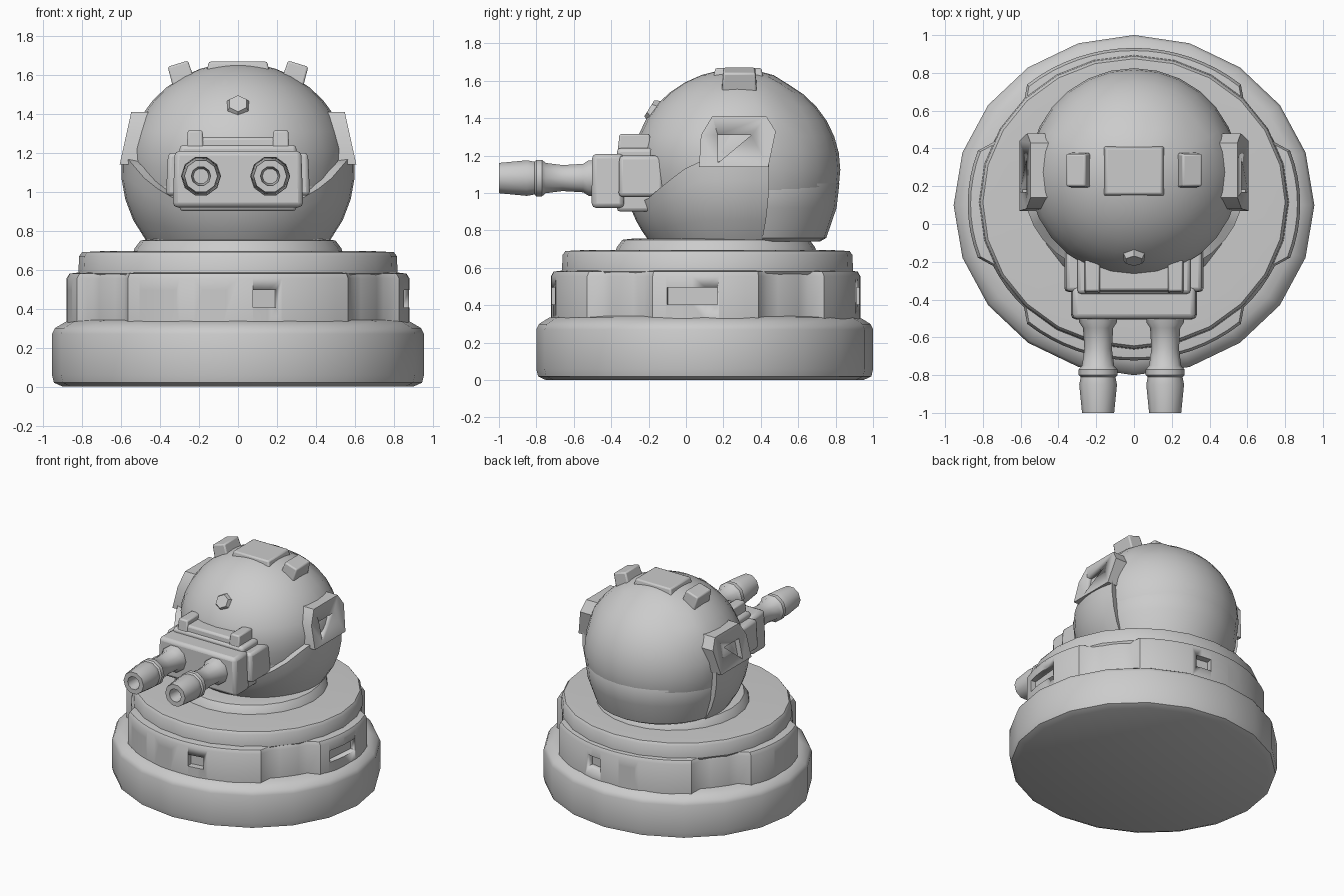
import bpy, bmesh
from math import sin, cos, radians, sqrt, pi
from mathutils import Matrix, Vector

old = bpy.data.objects.get("Cube")
if old:
    bpy.data.objects.remove(old, do_unlink=True)

GREY = (0.6, 0.6, 0.6, 1)
metal = bpy.data.materials.new("plain grey")
metal.use_nodes = True
metal.diffuse_color = GREY
metal.node_tree.nodes["Principled BSDF"].inputs["Base Color"].default_value = GREY


def finish(bm, name, smooth=35, bevel=0):
    bmesh.ops.recalc_face_normals(bm, faces=bm.faces)
    me = bpy.data.meshes.new(name)
    bm.to_mesh(me)
    bm.free()
    ob = bpy.data.objects.new(name, me)
    bpy.context.collection.objects.link(ob)
    me.materials.append(metal)
    if bevel:
        mod = ob.modifiers.new("bevel", "BEVEL")
        mod.width = bevel
        mod.segments = 2
    if smooth:
        bpy.ops.object.select_all(action="DESELECT")
        ob.select_set(True)
        bpy.context.view_layer.objects.active = ob
        bpy.ops.object.shade_smooth_by_angle(angle=radians(smooth))
    return ob


def skin(bm, rings, closed=True):
    """Join rings of points into a capped solid."""
    vs = [[bm.verts.new(p) for p in r] for r in rings]
    n = len(vs[0])
    pairs = list(zip(vs, vs[1:]))
    for a, b in pairs:
        for i in range(n):
            j = (i + 1) % n
            bm.faces.new((a[i], a[j], b[j], b[i]))
    if closed:
        bm.faces.new(vs[0])
        bm.faces.new(vs[-1])


def lathe(name, profile, cy, squash=1, n=20, step=None, smooth=35):
    """Upright turned solid; step(angle) scales the radius."""
    bm = bmesh.new()
    angles = [2 * pi * i / n for i in range(n)]
    grow = step or (lambda a: 1)
    skin(bm, [[(r * grow(a) * cos(a), cy + r * grow(a) * squash * sin(a), z)
               for a in angles] for r, z in profile])
    return finish(bm, name, smooth)


def box(name, lo, hi, taper=1, bevel=0.015, turn=None):
    bm = bmesh.new()
    lo, hi = Vector(lo), Vector(hi)
    bmesh.ops.create_cube(bm, size=1)
    for v in bm.verts:
        if v.co.z > 0:
            v.co.x *= taper
            v.co.y *= taper
        v.co = Vector(a * b for a, b in zip(v.co, hi - lo))
    if turn:
        bm.transform(turn)
    bm.transform(Matrix.Translation((lo + hi) / 2))
    return finish(bm, name, 30, bevel)


def cut(target, cutter):
    mod = target.modifiers.new("cut", "BOOLEAN")
    mod.operation = "DIFFERENCE"
    mod.solver = "EXACT"
    mod.object = cutter
    cutter.hide_render = True
    cutter.hide_set(True)


# Stepped base
lathe("base_drum", [(.90, 0), (.945, .02), (.955, .06), (.955, .27), (.94, .30),
                    (.88, .335), (.80, .345)], .10, .943)


def panel(a):
    """Raised armour at the four sides, recessed at the corners."""
    d = abs((a * 180 / pi + 90) % 180 - 90)
    return .935 if 23 < d < 50 else 1


ring = lathe("armour_ring", [(.88, .32), (.88, .555), (.865, .58), (.78, .59)],
             .105, .94, 72, panel)
lathe("upper_ring", [(.80, .55), (.82, .58), (.815, .67), (.80, .69), (.70, .695)],
      .115, .95, 24)
lathe("neck_collar", [(.54, .68), (.53, .71), (.50, .75), (.44, .757)], .16, 1, 24)

# Window recesses around the armour ring: angle, width
for ang, w in ((242, .21), (262, .12), (279, .12), (-5, .27), (185, .27),
               (81, .12), (99, .12)):
    a = radians(ang)
    spot = Vector((.88 * cos(a), .105 + .827 * sin(a), .45))
    normal = Vector((cos(a), sin(a) / .94, 0))
    turn = Matrix.Rotation(normal.to_2d().angle_signed(Vector((1, 0))), 4, "Z")
    half = Vector((.05, w / 2, .045))
    cut(ring, box("window_cutter", spot - half, spot + half, 1, 0, turn))

# Domed head with a slightly raised front shell
bm = bmesh.new()
bmesh.ops.create_uvsphere(bm, u_segments=28, v_segments=18, radius=1)
for v in bm.verts:
    shell = 1.025 if v.co.y < .40 and v.co.z > .1 else 1
    v.co = Vector((v.co.x * .555, v.co.y * .55, v.co.z * .525)) * shell
bm.transform(Matrix.Translation((0, .275, 1.125)))
finish(bm, "head_dome", 50)
lathe("head_skirt", [(.44, .74), (.475, .76), (.53, .92), (.545, 1.05), (.5, 1.15)],
      .275, 1, 28)

# Jaw guard wrapping the lower front of the head
bm = bmesh.new()
sections = []
for i in range(25):
    a = radians(163 + i * 214 / 24)
    top = min(1.17, max(.95, .97 + (.27 + .6 * sin(a) + .22) * .75))
    loop = []
    for t in (0, .25, .5, .75, 1):
        z = .75 + t * (top - .75)
        r = .6 * sqrt(1 - ((1.12 - z) / .60) ** 2)
        loop.append((r * cos(a), .27 + r * sin(a), z))
    loop += [(.48 * cos(a), .27 + .48 * sin(a), top), (.4 * cos(a), .27 + .4 * sin(a), .75)]
    sections.append(loop)
skin(bm, sections)
finish(bm, "jaw_guard")


# Ear plates with a triangular recess
def side_prism(name, outline, side, inner, outer):
    bm = bmesh.new()
    skin(bm, [[(side * (x - .22 * (z - 1.15)), y, z) for y, z in outline]
              for x in (inner, outer)])
    return finish(bm, name, 30)


EAR = [(.08, 1.31), (.14, 1.41), (.43, 1.41), (.48, 1.33), (.44, 1.14), (.07, 1.14)]
NOTCH = [(.17, 1.31), (.35, 1.31), (.17, 1.16)]
for side, word in ((1, "left"), (-1, "right")):
    ear = side_prism(word + "_ear_plate", EAR, side, .40, .605)
    cut(ear, side_prism(word + "_ear_cutter", NOTCH, side, .565, .70))
    # Small raised block on the crown
    box(word + "_crown_block", (side * .29 - .06, .19, 1.53),
        (side * .29 + .06, .38, 1.66), .9, .01, Matrix.Rotation(side * .3, 4, "Y"))

box("crown_plate", (-.17, .14, 1.58), (.17, .42, 1.668), .88, .01)

# Forehead stud
bm = bmesh.new()
bmesh.ops.create_cone(bm, cap_ends=True, segments=6, radius1=.075, radius2=.05, depth=.05)
bm.transform(Matrix.Translation((0, -.175, 1.44)) @ Matrix.Rotation(radians(58), 4, "X"))
finish(bm, "forehead_stud", 30)

# Gun housing
box("gun_mount", (-.37, -.36, .98), (.37, -.12, 1.20), .97, .02)
box("gun_mount_core", (-.30, -.37, .90), (.30, -.1, 1.24), 1, .02)
box("gun_mount_top", (-.26, -.36, 1.2), (.26, -.12, 1.28), .95)
for x in (-.22, .22):
    box("gun_mount_tab", (x - .045, -.37, 1.18), (x + .045, -.18, 1.315), .85, .01)
box("gun_box", (-.335, -.505, .92), (.335, -.33, 1.21), .97, .025)

# Twin barrels with hollow muzzles: radius, distance forward
BARREL = [(.10, .42), (.10, .52), (.08, .55), (.073, .66), (.085, .75), (.103, .77),
          (.103, .80), (.092, .81), (.10, .85), (.085, 1.0), (.05, 1.0), (.04, .90)]
for x, word in ((-.19, "right"), (.165, "left")):
    bm = bmesh.new()
    skin(bm, [[(x + r * cos(k * pi / 5), -d, 1.08 + r * sin(k * pi / 5))
               for k in range(10)] for r, d in BARREL])
    finish(bm, word + "_barrel", 40)
